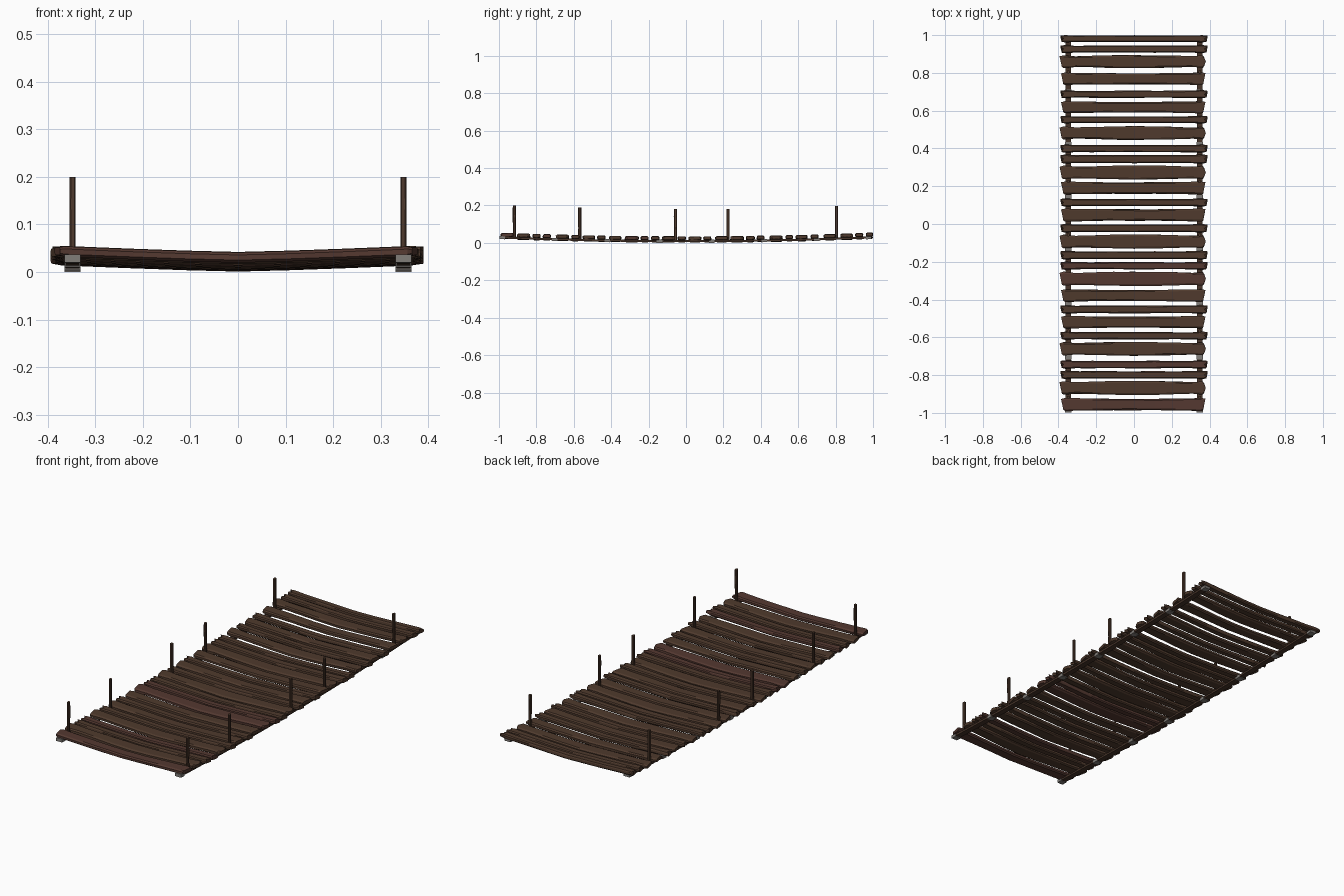
import bpy, bmesh, math, random

if "Cube" in bpy.data.objects:
    bpy.data.objects.remove(bpy.data.objects["Cube"])
random.seed(4)

def mat(name, c):
    m = bpy.data.materials.new(name)
    m.diffuse_color = (*c, 1)
    m.use_nodes = True
    m.node_tree.nodes["Principled BSDF"].inputs["Base Color"].default_value = m.diffuse_color
    return m

WOOD = mat("brown wood", (0.078, 0.042, 0.026))
RED = mat("reddish wood", (0.088, 0.040, 0.030))
DARK = mat("dark wood", (0.062, 0.034, 0.022))
GREY = mat("grey binding", (0.22, 0.205, 0.19))

def sag(y):                       # whole bridge dips toward the middle
    return 0.0205 * y * y

def loft(name, rings, material):  # skin a list of closed rings
    bm = bmesh.new()
    vs = [[bm.verts.new(p) for p in r] for r in rings]
    n = len(rings[0])
    for a, b in zip(vs, vs[1:]):
        for i in range(n):
            bm.faces.new((a[i], a[(i + 1) % n], b[(i + 1) % n], b[i]))
    bm.faces.new(vs[0])
    bm.faces.new(vs[-1])
    bmesh.ops.recalc_face_normals(bm, faces=bm.faces)
    me = bpy.data.meshes.new(name)
    bm.to_mesh(me)
    bm.free()
    me.materials.append(material)
    ob = bpy.data.objects.new(name, me)
    bpy.context.collection.objects.link(ob)
    return ob

# plank cross-section: across, up (chamfered board with a middle line)
SECTION = [(-1, -.5), (-.75, -1), (0, -1), (.75, -1), (1, -.5),
           (1, .5), (.75, 1), (0, 1), (-.75, 1), (-1, .5)]
# half-width profile along the plank for each kind, plus end positions
KINDS = {
    "narrow": ([.85, 1, .85, .88, .86, .9, .87, .85, .9, 1, .85], -.378, .378),
    "round": ([.8, .97, .82, .88, .97, 1, .97, .9, .82, .93, .62], -.388, .38),
    "flat": ([.85, .98, .95, .9, .86, .88, .86, .92, .95, 1, .88], -.380, .372),
}

def plank(i, y0, y1, kind):
    prof, xa, xb = KINDS[kind]
    yc, hw, ht = (y0 + y1) / 2, (y1 - y0) / 2, 0.0108
    xs = [xa, xa + .015, -.31, -.22, -.11, 0, .11, .22, .31, xb - .015, xb]
    rings = []
    for k, x in enumerate(xs):
        end = k in (0, len(xs) - 1)
        t = .75 if end else 1
        ring = []
        for v, w in SECTION:
            px = x
            if end:               # ragged, notched or rounded tips
                s = -1 if k == 0 else 1
                if kind == "narrow":
                    px += s * (.012 if v > .5 else -.006 if abs(v) < .5 else .006)
                elif kind == "round" and s > 0:
                    px -= .008 * abs(v)
                else:
                    px += s * .006 * v
            y = yc + v * hw * prof[k] + random.uniform(-.0012, .0012)
            y = max(-1, min(1, y))
            z = .0202 + sag(yc) + .0125 * (abs(px) / .36) ** 1.25 - .0095 + w * ht * t
            ring.append((px, y, z + .001))
        rings.append(ring)
    red = i in (17, 18, 24, 27)
    loft("plank_%02d" % (i + 1), rings, RED if red else WOOD)

N, R, F = "narrow", "round", "flat"
PLANKS = [(.962, 1, N), (.905, .947, N), (.825, .894, R), (.735, .802, F),
          (.666, .708, N), (.586, .650, F), (.533, .572, N), (.446, .517, R),
          (.378, .42, N), (.32, .368, N), (.236, .31, R), (.156, .225, F),
          (.093, .135, N), (.013, .082, F), (-.045, 0, N), (-.13, -.056, R),
          (-.188, -.142, N), (-.242, -.2, N), (-.328, -.252, R), (-.412, -.345, F),
          (-.475, -.43, N), (-.553, -.486, F), (-.613, -.57, N), (-.697, -.624, R),
          (-.766, -.722, N), (-.82, -.777, N), (-.905, -.831, R), (-.99, -.921, F)]
for i, p in enumerate(PLANKS):
    plank(i, *p)

def bar(name, x, ys, hw, z0, z1, material):   # sagging strip along y
    loft(name, [[(x - hw, y, z0 + sag(y)), (x + hw, y, z0 + sag(y)),
                 (x + hw, y, z1 + sag(y)), (x - hw, y, z1 + sag(y))]
                for y in ys], material)

POSTS = (-.918, -.568, -.057, .225, .805)
for side, x in (("left", -.348), ("right", .348)):
    # long support under the plank ends
    bar("support_" + side, x, [-.99 + 1.98 * k / 14 for k in range(15)],
        .0145, .0035, .0145, DARK)
    # grey bindings wrapped around the support
    for k in range(8):
        yc = -.982 + k * 1.964 / 7 * .998
        bar("binding_%s_%d" % (side, k + 1), x, [yc - .015, yc + .015],
            .017, .0, .0168, GREY)
    # upright posts
    for k, y in enumerate(POSTS):
        top = .181 + .023 * y * y
        rings = []
        for z, s in ((.008 + sag(y), 1), (.08, .95), (.14, 1), (top, .97)):
            rings.append([(x + .0065 * s * a, y + .0085 * s * b, z)
                          for a, b in ((-1, -.6), (-.6, -1), (.6, -1), (1, -.6),
                                       (1, .6), (.6, 1), (-.6, 1), (-1, .6))])
        loft("post_%s_%d" % (side, k + 1), rings, WOOD)
